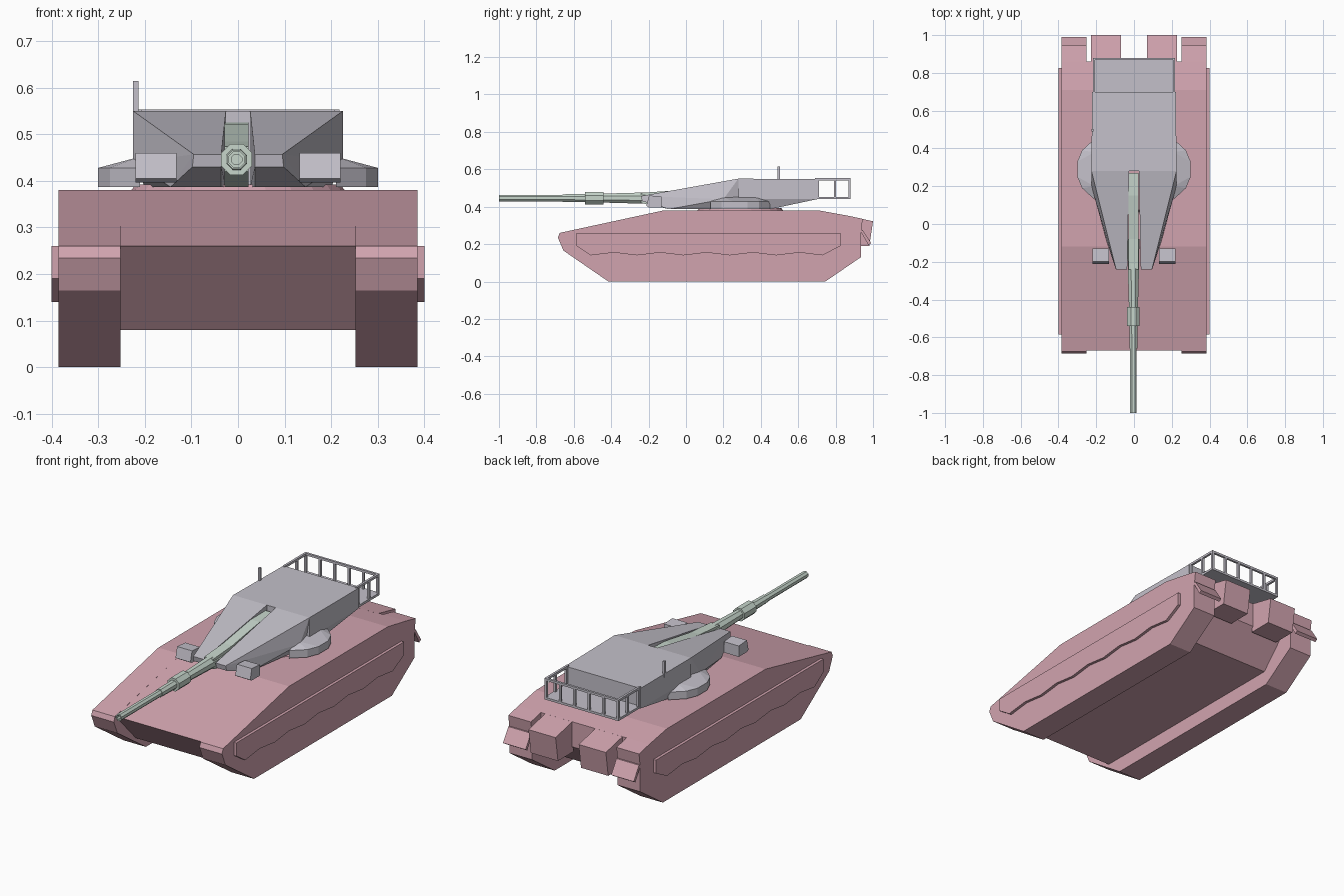
import bpy, bmesh, math
from mathutils import Vector

if "Cube" in bpy.data.objects:
    bpy.data.objects.remove(bpy.data.objects["Cube"])


def material(name, rgb):
    m = bpy.data.materials.new(name)
    m.diffuse_color = (*rgb, 1)
    m.use_nodes = True
    m.node_tree.nodes["Principled BSDF"].inputs["Base Color"].default_value = m.diffuse_color
    return m


PINK = material("dusty_pink", (0.64, 0.37, 0.43))
GREY = material("pale_grey", (0.55, 0.53, 0.59))
GREEN = material("pale_green", (0.57, 0.67, 0.60))


def finish(name, bm, mat):
    bmesh.ops.recalc_face_normals(bm, faces=bm.faces)
    mesh = bpy.data.meshes.new(name)
    bm.to_mesh(mesh)
    bm.free()
    mesh.materials.append(mat)
    ob = bpy.data.objects.new(name, mesh)
    bpy.context.collection.objects.link(ob)
    return ob


def prism(name, profile, x0, x1, mat):
    """Extrude a (y, z) side profile from x0 to x1."""
    bm = bmesh.new()
    f = bm.faces.new([bm.verts.new((x0, y, z)) for y, z in profile])
    r = bmesh.ops.extrude_face_region(bm, geom=[f])
    moved = [v for v in r["geom"] if isinstance(v, bmesh.types.BMVert)]
    bmesh.ops.translate(bm, verts=moved, vec=(x1 - x0, 0, 0))
    return finish(name, bm, mat)


def hull(name, points, mat):
    """Convex solid around a few points."""
    bm = bmesh.new()
    for p in points:
        bm.verts.new(p)
    bmesh.ops.convex_hull(bm, input=bm.verts[:])
    bmesh.ops.dissolve_limit(bm, angle_limit=0.01, verts=bm.verts[:], edges=bm.edges[:])
    return finish(name, bm, mat)


def boxes(name, ranges, mat):
    """One object from several (x0, x1, y0, y1, z0, z1) boxes."""
    bm = bmesh.new()
    for x0, x1, y0, y1, z0, z1 in ranges:
        vs = bmesh.ops.create_cube(bm, size=1)["verts"]
        for v in vs:
            v.co = Vector((x0 if v.co.x < 0 else x1, y0 if v.co.y < 0 else y1,
                           z0 if v.co.z < 0 else z1))
    return finish(name, bm, mat)


def mirror(ob):
    """Mirror a right-hand part across x = 0."""
    m = ob.modifiers.new("mirror", "MIRROR")
    m.use_axis = (True, False, False)
    m.use_mirror_merge = False


# central hull, lower between the tracks
prism("hull_centre", [(-0.67, 0.26), (-0.12, 0.38), (0.71, 0.38), (0.86, 0.353),
                      (0.86, 0.22), (0.73, 0.08), (-0.50, 0.08)], -0.252, 0.252, PINK)

# track housings with fenders
mirror(prism("track_housing", [(-0.685, 0.235), (-0.675, 0.26), (-0.12, 0.38), (0.71, 0.38),
                               (0.86, 0.353), (0.945, 0.335), (0.935, 0.26), (0.935, 0.13),
                               (0.745, 0), (-0.415, 0), (-0.655, 0.165)], 0.252, 0.385, PINK))

# rear mud flaps
mirror(prism("mud_flap", [(0.93, 0.275), (0.945, 0.275), (0.99, 0.205), (0.975, 0.195)],
             0.252, 0.385, PINK))

# rear stowage bins
mirror(prism("rear_bin", [(0.85, 0.355), (1.0, 0.322), (0.98, 0.19), (0.85, 0.19)],
             0.068, 0.228, PINK))

# side skirts with a wavy lower edge
wave = [(-0.51 + 0.124 * i, 0.14 if i % 2 == 0 else 0.155) for i in range(11)]
mirror(prism("side_skirt", [(0.825, 0.26), (-0.585, 0.26), (-0.585, 0.19)] + wave
             + [(0.825, 0.19)], 0.38, 0.40, PINK))

# turret ring
bm = bmesh.new()
bmesh.ops.create_cone(bm, segments=24, radius1=0.235, radius2=0.22, depth=0.02, cap_ends=True)
bmesh.ops.translate(bm, verts=bm.verts[:], vec=(0, 0.29, 0.382))
finish("turret_ring", bm, PINK)

# turret rear body
hull("turret_body", [(s * x, y, z) for s in (-1, 1) for x, y, z in (
    (0.225, 0.28, 0.55), (0.222, 0.70, 0.547), (0.222, 0.70, 0.44), (0.225, 0.28, 0.44),
    (0.20, 0.28, 0.387), (0.20, 0.45, 0.387))], GREY)

# turret cheeks either side of the gun slot
mirror(hull("turret_cheek", [(0.026, 0.28, 0.55), (0.225, 0.28, 0.55), (0.036, -0.24, 0.457),
                             (0.095, -0.24, 0.457), (0.036, -0.235, 0.43), (0.098, -0.235, 0.43),
                             (0.225, 0.20, 0.44), (0.036, -0.09, 0.387), (0.145, -0.09, 0.387),
                             (0.20, 0.28, 0.387), (0.026, 0.28, 0.387)], GREY))

# bulges on the turret flanks
rim = [(0.21, 0.13), (0.275, 0.19), (0.30, 0.25), (0.30, 0.33), (0.275, 0.39), (0.21, 0.45)]
mirror(hull("flank_bulge", [(x, y, z) for x, y in rim for z in (0.387, 0.428)]
            + [(0.21, 0.20, 0.452), (0.21, 0.38, 0.452)], GREY))

# sight boxes beside the turret nose
mirror(prism("sight_box", [(-0.198, 0.46), (-0.212, 0.405), (-0.20, 0.397), (-0.13, 0.397),
                           (-0.13, 0.455)], 0.132, 0.22, GREY))

# rack floor and railing
T = 0.012
X, Y0, Y1, Z0, Z1 = 0.218, 0.69, 0.88, 0.44, 0.553
bars = [(-X, X, Y0, Y1, Z0, Z0 + T), (-X, X, Y1 - T, Y1, Z1 - T, Z1)]
for s in (-1, 1):
    xa, xb = sorted((s * X, s * (X - T)))
    bars.append((xa, xb, Y0, Y1, Z1 - T, Z1))
    for y in (0.70, 0.79):
        bars.append((xa, xb, y, y + T, Z0, Z1))
for i in range(6):
    x = -X + i * (2 * X - T) / 5
    bars.append((x, x + T, Y1 - T, Y1, Z0, Z1))
boxes("rear_rack", bars, GREY)

# antenna stub
boxes("antenna", [(-0.225, -0.214, 0.49, 0.503, 0.53, 0.615)], GREY)

# gun mantlet inside the slot
GX, GZ = -0.003, 0.446
prism("gun_mantlet", [(0.27, 0.525), (0.15, 0.522), (-0.08, 0.485), (-0.24, 0.474),
                      (-0.24, 0.42), (-0.09, 0.387), (0.27, 0.387)], GX - 0.026, GX + 0.026, GREEN)

# octagonal barrel with sleeve and hollow muzzle
sections = [(-0.08, 0.034), (-0.24, 0.032), (-0.44, 0.026), (-0.44, 0.036), (-0.54, 0.036),
            (-0.54, 0.024), (-0.66, 0.022), (-0.66, 0.019), (-1.0, 0.019), (-1.0, 0.012),
            (-0.95, 0.012)]
bm = bmesh.new()
rings = []
for y, r in sections:
    angles = [math.pi / 8 + i * math.pi / 4 for i in range(8)]
    rings.append([bm.verts.new((GX + r * math.cos(a), y, GZ + r * math.sin(a))) for a in angles])
for a, b in zip(rings, rings[1:]):
    for i in range(8):
        j = (i + 1) % 8
        bm.faces.new((a[i], a[j], b[j], b[i]))
bm.faces.new(rings[0])
bm.faces.new(rings[-1])
finish("gun_barrel", bm, GREEN)
